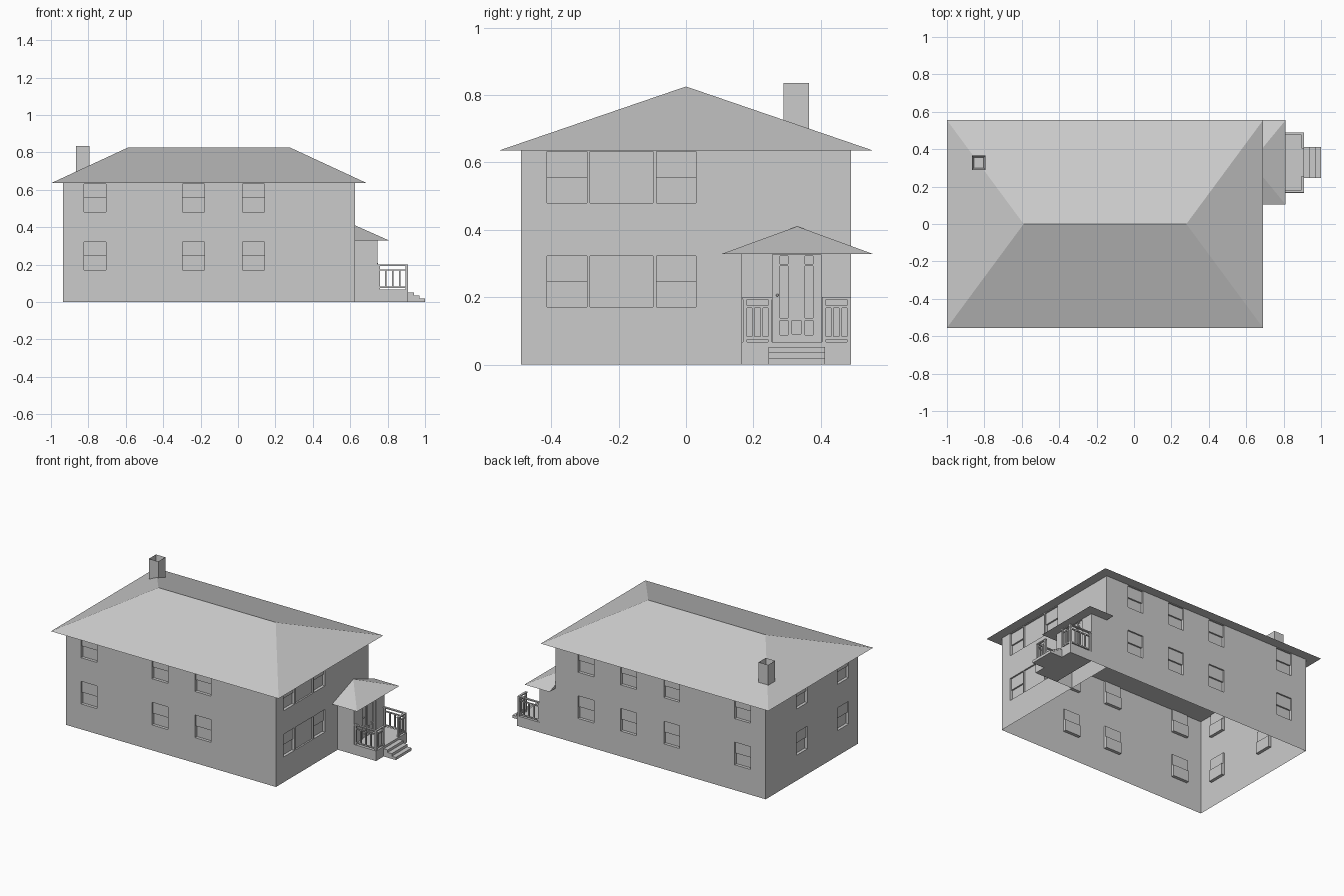
import bpy, bmesh, math
from mathutils import Vector, Matrix

if "Cube" in bpy.data.objects:
    bpy.data.objects.remove(bpy.data.objects["Cube"], do_unlink=True)

grey = bpy.data.materials.new("plain grey")
grey.use_nodes = True
grey.diffuse_color = (0.6, 0.6, 0.6, 1)
grey.node_tree.nodes["Principled BSDF"].inputs["Base Color"].default_value = (0.6, 0.6, 0.6, 1)

UP = Vector((0, 0, 1))
X, Y = Vector((1, 0, 0)), Vector((0, 1, 0))


def finish(bm, name):
    mesh = bpy.data.meshes.new(name)
    bm.to_mesh(mesh)
    bm.free()
    mesh.materials.append(grey)
    obj = bpy.data.objects.new(name, mesh)
    bpy.context.collection.objects.link(obj)
    return obj


def box(bm, x0, x1, y0, y1, z0, z1):
    mid = Vector((x0 + x1, y0 + y1, z0 + z1)) / 2
    size = Matrix.Diagonal((x1 - x0, y1 - y0, z1 - z0, 1))
    return bmesh.ops.create_cube(bm, size=1, matrix=Matrix.Translation(mid) @ size)["verts"]


def wall(bm, u, dist, s0, s1, height, rects=()):
    """Thin wall running along u; each rect (a, b, low, high, depth) is pushed inward."""
    n = u.cross(UP)
    us = sorted({s0, s1} | {round(v, 4) for r in rects for v in r[:2]})
    zs = sorted({0, height} | {round(v, 4) for r in rects for v in r[2:4]})

    def depth(i, j):
        a, b = (us[i] + us[i + 1]) / 2, (zs[j] + zs[j + 1]) / 2
        hits = [r[4] for r in rects if r[0] < a < r[1] and r[2] < b < r[3]]
        return hits[-1] if hits else 0

    def quad(*pts):
        bm.faces.new([bm.verts.new(u * s + UP * z + n * (dist - d)) for s, z, d in pts])

    for i in range(len(us) - 1):
        for j in range(len(zs) - 1):
            a, b, lo, hi, d = us[i], us[i + 1], zs[j], zs[j + 1], depth(i, j)
            quad((a, lo, d), (b, lo, d), (b, hi, d), (a, hi, d))
            # reveals where the neighbouring cell lies at another depth
            if i < len(us) - 2 and depth(i + 1, j) != d:
                e = depth(i + 1, j)
                quad((b, lo, d), (b, lo, e), (b, hi, e), (b, hi, d))
            if j < len(zs) - 2 and depth(i, j + 1) != d:
                e = depth(i, j + 1)
                quad((a, hi, d), (b, hi, d), (b, hi, e), (a, hi, e))


def windows(centres):
    """Two storeys of sash windows, lower sash set deeper."""
    rects = []
    for c in centres:
        for z in (0.17, 0.48):
            rects.append((c - 0.059, c + 0.059, z, z + 0.075, 0.02))
            rects.append((c - 0.059, c + 0.059, z + 0.075, z + 0.152, 0.01))
    return rects


# House walls
bm = bmesh.new()
wall(bm, X, 0.49, -0.935, 0.625, 0.635, windows((-0.764, -0.237, 0.083)))
picture = [(-0.285, -0.098, z, z + 0.152, 0.01) for z in (0.17, 0.48)]
wall(bm, Y, 0.625, -0.49, 0.49, 0.635, windows((-0.353, -0.029)) + picture)
wall(bm, -X, 0.49, -0.625, 0.935, 0.635, windows((-0.4, -0.083, 0.237, 0.764)))
wall(bm, -Y, 0.935, -0.49, 0.49, 0.635, windows((-0.107, 0.33)))
finish(bm, "house_walls")


# Hipped roofs: a rectangle of eaves rising to a ridge
def roof(name, x0, x1, y0, y1, z, ridge0, ridge1, top):
    bm = bmesh.new()
    ym = (y0 + y1) / 2
    eave = [bm.verts.new(p) for p in ((x0, y0, z), (x1, y0, z), (x1, y1, z), (x0, y1, z))]
    a = bm.verts.new((ridge0, ym, top))
    b = bm.verts.new((ridge1, ym, top)) if ridge1 > ridge0 else a
    e0, e1, e2, e3 = eave
    for f in ((e0, e1, b, a), (e1, e2, b), (e2, e3, a, b), (e3, e0, a), (e3, e2, e1, e0)):
        bm.faces.new(list(dict.fromkeys(f)))
    finish(bm, name)


roof("main_roof", -1, 0.69, -0.555, 0.555, 0.635, -0.59, 0.28, 0.825)
roof("porch_roof", 0.625, 0.81, 0.105, 0.555, 0.328, 0.625, 0.625, 0.41)

# Chimney with a hollow flue
bm = bmesh.new()
box(bm, -0.865, -0.795, 0.29, 0.365, 0.68, 0.835)
bm.normal_update()
top = [f for f in bm.faces if f.normal.z > 0.5]
bmesh.ops.inset_region(bm, faces=top, thickness=0.013)
bmesh.ops.translate(bm, verts=top[0].verts, vec=(0, 0, -0.08))
finish(bm, "chimney")

# Entrance walls, with a panelled door set into the front
door = [(0.257, 0.4, 0.067, 0.326, 0.006)]
for c in (0.291, 0.365):
    for lo, hi in ((0.088, 0.13), (0.138, 0.292), (0.298, 0.322)):
        door.append((c - 0.012, c + 0.012, lo, hi, 0.012))
        door.append((c - 0.008, c + 0.008, lo + 0.005, hi - 0.005, 0.009))
door.append((0.315, 0.341, 0.09, 0.13, 0.012))
bm = bmesh.new()
wall(bm, X, -0.165, 0.625, 0.745, 0.328)
wall(bm, Y, 0.745, 0.165, 0.49, 0.328, door)
wall(bm, -X, 0.49, -0.745, -0.625, 0.328)
finish(bm, "entrance_walls")

# Arched door panel
bm = bmesh.new()
arc = [(0.328 + 0.015 * math.cos(t * math.pi / 8), 0.288 + 0.015 * math.sin(t * math.pi / 8)) for t in range(9)]
outline = [(0.313, 0.14), (0.343, 0.14)] + arc
face = bm.faces.new([bm.verts.new((0.739, y, z)) for y, z in outline])
new = bmesh.ops.extrude_face_region(bm, geom=[face])["geom"]
bmesh.ops.translate(bm, verts=[v for v in new if isinstance(v, bmesh.types.BMVert)], vec=(0.003, 0, 0))
bmesh.ops.recalc_face_normals(bm, faces=bm.faces)
finish(bm, "door_arch_panel")

# Door knob
bm = bmesh.new()
bmesh.ops.create_uvsphere(bm, u_segments=10, v_segments=6, radius=0.004,
                          matrix=Matrix.Translation((0.744, 0.271, 0.206)))
finish(bm, "door_knob")

# Porch floor and steps
bm = bmesh.new()
box(bm, 0.745, 0.91, 0.165, 0.49, 0, 0.067)
finish(bm, "porch_floor")
bm = bmesh.new()
for i in range(3):
    box(bm, 0.91, 0.94 + 0.03 * i, 0.245, 0.412, 0.034 - 0.017 * i, 0.052 - 0.017 * i)
finish(bm, "steps")


# Railings: posts, three rails and balusters between two points
def railing(name, start, end, balusters):
    bm = bmesh.new()
    (xa, ya), (xb, yb) = start, end

    def bar(x0, y0, x1, y1, w, z0, z1):
        box(bm, min(x0, x1) - w, max(x0, x1) + w, min(y0, y1) - w, max(y0, y1) + w, z0, z1)

    for lo, hi, w in ((0.193, 0.2, 0.007), (0.168, 0.175, 0.004), (0.075, 0.083, 0.004)):
        bar(xa, ya, xb, yb, w, lo, hi)
    for x, y in (start, end):
        bar(x, y, x, y, 0.006, 0.067, 0.194)
    for i in range(1, balusters + 1):
        t = i / (balusters + 1)
        x, y = xa + (xb - xa) * t, ya + (yb - ya) * t
        bar(x, y, x, y, 0.004, 0.08, 0.17)
    finish(bm, name)


for side, outer, inner in (("right", 0.175, 0.249), ("left", 0.483, 0.41)):
    railing(side + "_side_railing", (0.752, outer), (0.902, outer), 3)
    railing(side + "_front_railing", (0.902, outer), (0.902, inner), 2)
